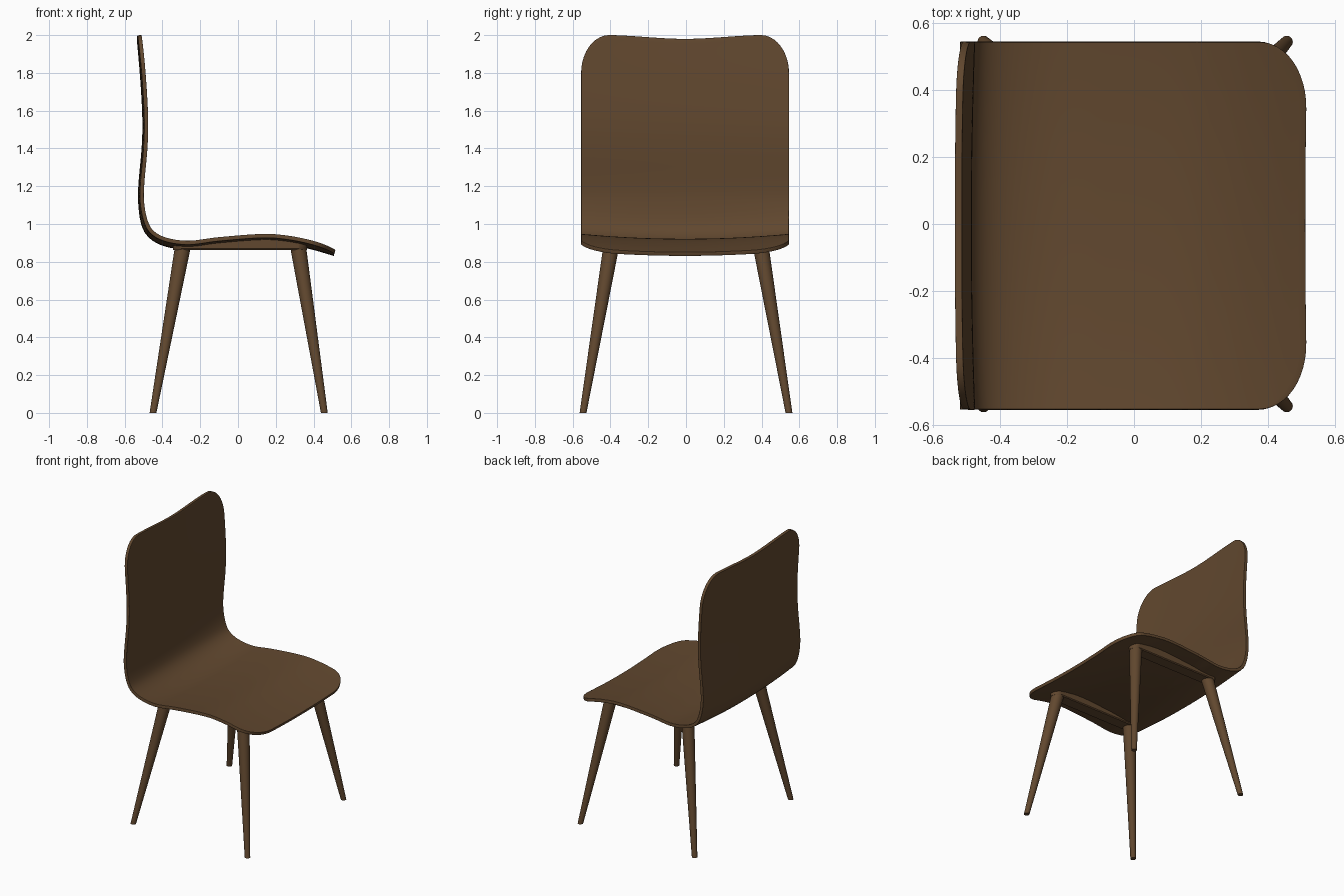
import bpy, bmesh, math
from mathutils import Vector

if "Cube" in bpy.data.objects:
    bpy.data.objects.remove(bpy.data.objects["Cube"])

wood = bpy.data.materials.new("brown_wood")
wood.diffuse_color = (0.12, 0.064, 0.028, 1)
wood.use_nodes = True
wood.node_tree.nodes["Principled BSDF"].inputs["Base Color"].default_value = wood.diffuse_color

HALF, YC = 0.55, -0.005     # shell half width and centre
THICK = 0.021


def make_object(name, bm):
    bmesh.ops.recalc_face_normals(bm, faces=bm.faces)
    me = bpy.data.meshes.new(name)
    bm.to_mesh(me)
    bm.free()
    me.materials.append(wood)
    ob = bpy.data.objects.new(name, me)
    bpy.context.collection.objects.link(ob)
    return ob


def smooth(ob, angle):
    bpy.ops.object.select_all(action='DESELECT')
    ob.select_set(True)
    bpy.context.view_layer.objects.active = ob
    bpy.ops.object.shade_smooth_by_angle(angle=math.radians(angle))


def smoothstep(t):
    t = min(max(t, 0), 1)
    return t * t * (3 - 2 * t)


# Side profile (x, z) from the seat's front lip to the top of the back
profile = [(0.517, 0.866), (0.40, 0.900), (0.27, 0.927), (0.13, 0.937), (-0.10, 0.920),
           (-0.26, 0.901), (-0.38, 0.917), (-0.455, 0.957), (-0.49, 1.02), (-0.508, 1.12),
           (-0.506, 1.22), (-0.490, 1.40), (-0.486, 1.55), (-0.496, 1.75), (-0.517, 2.0)]


def catmull(pts, n=16):
    p = [Vector(q) for q in pts]
    p = [2 * p[0] - p[1]] + p + [2 * p[-1] - p[-2]]
    out = []
    for a, b, c, d in zip(p, p[1:], p[2:], p[3:]):
        for i in range(n):
            t = i / n
            out.append(0.5 * (2 * b + (c - a) * t + (2 * a - 5 * b + 4 * c - d) * t * t
                              + (3 * b - a - 3 * c + d) * t ** 3))
    return out + [p[-2]]


spine = catmull(profile)
dist = [0]
for a, b in zip(spine, spine[1:]):
    dist.append(dist[-1] + (b - a).length)
LENGTH = dist[-1]


def shell_point(s, y):
    i = 0
    while i < len(dist) - 2 and dist[i + 1] < s:
        i += 1
    a, b = spine[i], spine[i + 1]
    p = a.lerp(b, (s - dist[i]) / (dist[i + 1] - dist[i]))
    d = (b - a).normalized()
    sag = 0.026 - 0.016 * smoothstep((s - 0.9) / 0.3)
    sag *= 1 - (y / HALF) ** 2
    return Vector((p.x - d.y * sag, y + YC, p.y + d.x * sag))


def corner_trim(y, a, b):
    k = max(0, (abs(y) - (HALF - a)) / a)
    return b * (1 - math.sqrt(max(0, 1 - k * k)))


# Moulded seat and back: one bent sheet with rounded corners
ys = [0.35 * i / 10 for i in range(-10, 11)]
side = [0.35 + 0.2 * math.sin(math.pi / 2 * i / 12) for i in range(1, 13)]
ys = [-v for v in reversed(side)] + ys + side
ROWS = 90
bm = bmesh.new()
grid = []
for y in ys:
    s0 = corner_trim(y, 0.2, 0.15)
    s1 = LENGTH - corner_trim(y, 0.15, 0.2) - 0.02 * (1 - smoothstep(abs(y) / 0.42))
    grid.append([bm.verts.new(shell_point(s0 + (s1 - s0) * j / ROWS, y))
                 for j in range(ROWS + 1)])
for c, d in zip(grid, grid[1:]):
    for j in range(ROWS):
        bm.faces.new((c[j], d[j], d[j + 1], c[j + 1]))
shell = make_object("seat_and_back_shell", bm)
mod = shell.modifiers.new("thickness", 'SOLIDIFY')
mod.thickness = THICK
mod.offset = 0
mod = shell.modifiers.new("soft_rim", 'BEVEL')
mod.width = 0.007
mod.segments = 3
mod.limit_method = 'ANGLE'
mod.angle_limit = math.radians(50)
smooth(shell, 60)


# Tapered, splayed leg
def add_leg(name, foot, top):
    foot, top = Vector(foot), Vector(top)
    bm = bmesh.new()
    rings = []
    for c, r in ((foot, 0.018), (top, 0.042)):
        rings.append([bm.verts.new(c + Vector((r * math.cos(a), r * math.sin(a), 0)))
                      for a in (math.tau * i / 32 for i in range(32))])
    for i in range(32):
        k = (i + 1) % 32
        bm.faces.new((rings[0][i], rings[0][k], rings[1][k], rings[1][i]))
    bm.faces.new(rings[0])
    bm.faces.new(rings[1])
    smooth(make_object(name, bm), 40)


# Seat support rail: flat underside, round ends, top buried in the shell
def add_rail(name, y):
    x0, x1, r, n = -0.345, 0.365, 0.044, 10
    caps = [r * (1 - math.cos(math.pi / 2 * i / n)) for i in range(n + 1)]
    xs = [x0 + c for c in caps]
    xs += [xs[-1] + (x1 - x0 - 2 * r) * i / 20 for i in range(1, 20)]
    xs += [x1 - c for c in reversed(caps)]
    bm = bmesh.new()
    rings = []
    for x in xs:
        e = min(x - x0, x1 - x, r)
        w = max(0.003, math.sqrt(max(0, r * r - (r - e) ** 2)))
        z = min(spine, key=lambda p: abs(p.x - x) + (p.y > 1)).y - 0.012
        rings.append([bm.verts.new((x, y + dy, h)) for dy, h in
                      ((-w, z), (-w, 0.869), (-w * 0.88, 0.863),
                       (w * 0.88, 0.863), (w, 0.869), (w, z))])
    for a, b in zip(rings, rings[1:]):
        for i in range(6):
            k = (i + 1) % 6
            bm.faces.new((a[i], a[k], b[k], b[i]))
    bm.faces.new(rings[0])
    bm.faces.new(rings[-1])
    smooth(make_object(name, bm), 40)


for sy, label in ((-1, "near"), (1, "far")):
    add_leg(f"back_leg_{label}", (-0.45, sy * 0.545, 0), (-0.294, sy * 0.398, 0.868))
    add_leg(f"front_leg_{label}", (0.457, sy * 0.545, 0), (0.32, sy * 0.398, 0.868))
    add_rail(f"seat_rail_{label}", sy * 0.398)
